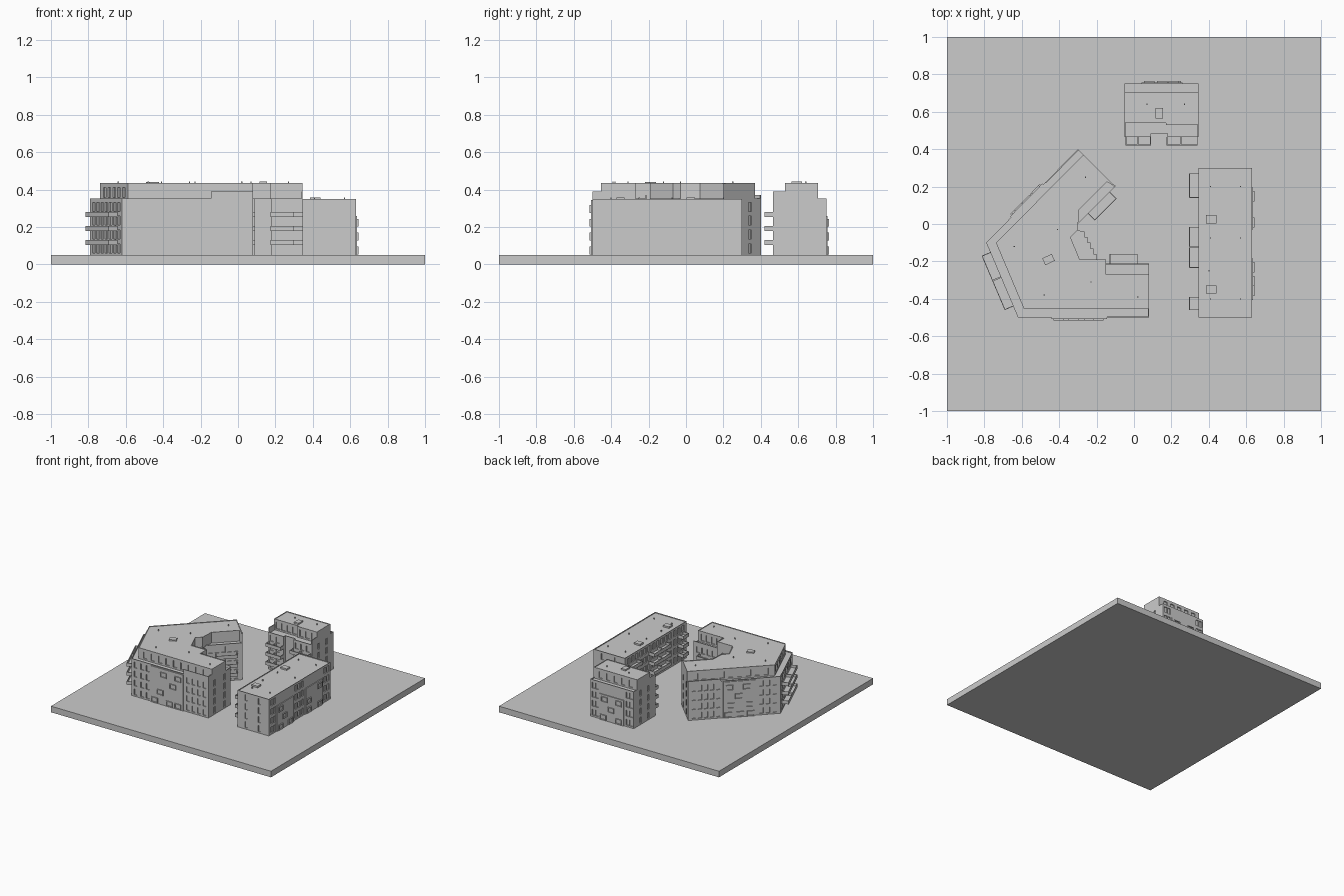
import bpy, bmesh, math
from mathutils import Vector

if "Cube" in bpy.data.objects:
    bpy.data.objects.remove(bpy.data.objects["Cube"])

G, ROOF, TOP, FL = 0.05, 0.345, 0.43, 0.074      # ground, main roof, penthouse roof, floor pitch


def finish(name, bm):
    bmesh.ops.recalc_face_normals(bm, faces=bm.faces[:])
    me = bpy.data.meshes.new(name)
    bm.to_mesh(me)
    bm.free()
    ob = bpy.data.objects.new(name, me)
    bpy.context.scene.collection.objects.link(ob)
    return ob


def add_prism(bm, pts, z0, z1):
    f = bm.faces.new([bm.verts.new((x, y, z0)) for x, y in pts])
    up = bmesh.ops.extrude_face_region(bm, geom=[f])["geom"]
    bmesh.ops.translate(bm, vec=(0, 0, z1 - z0), verts=[v for v in up if isinstance(v, bmesh.types.BMVert)])


def wall_box(bm, wall, s0, s1, d0, d1, z0, z1):
    """Box placed along a wall: s = distance along it, d = distance outwards."""
    p, q = Vector(wall[0]), Vector(wall[1])
    u = (q - p).normalized()
    n = Vector((u.y, -u.x))
    add_prism(bm, [p + u * s + n * d for s, d in ((s0, d0), (s1, d0), (s1, d1), (s0, d1))], z0, z1)


def rect(x0, y0, x1, y1):
    return [(x0, y0), (x1, y0), (x1, y1), (x0, y1)]


def solid(name, pts, z0, z1):
    bm = bmesh.new()
    add_prism(bm, pts, z0, z1)
    return finish(name, bm)


def cut_windows(body, rows, z0=G + 0.012, floors=4, h=0.048):
    """rows: (wall, window width, list of centres)."""
    bm = bmesh.new()
    for wall, w, centres in rows:
        for k in range(floors):
            for c in centres:
                wall_box(bm, wall, c - w / 2, c + w / 2, -0.008, 0.01, z0 + k * FL, z0 + k * FL + h)
    cutter = finish("window_cutter", bm)
    cutter.hide_render = True
    m = body.modifiers.new("windows", 'BOOLEAN')
    m.operation, m.solver, m.object = 'DIFFERENCE', 'EXACT', cutter
    me = bpy.data.meshes.new_from_object(body.evaluated_get(bpy.context.evaluated_depsgraph_get()))
    body.modifiers.clear()
    body.data = me
    bpy.data.objects.remove(cutter)


def spread(a, b, n):
    return [a + (b - a) * (i + 0.5) / n for i in range(n)]


def balconies(name, wall, spans, depth=0.05, levels=3):
    bm = bmesh.new()
    t = 0.004
    for s0, s1 in spans:
        for k in range(levels):
            z = 0.103 + k * 0.075
            wall_box(bm, wall, s0, s1, 0, depth, z, z + 0.006)
            wall_box(bm, wall, s0, s1, depth - t, depth, z + 0.006, z + 0.028)
            for e in (s0, s1 - t):
                wall_box(bm, wall, e, e + t, 0, depth - t, z + 0.006, z + 0.028)
    finish(name, bm)


def panel(name, wall, s0, s1, top, boxes):
    """Projecting facade panel with staggered box windows (offset, floor)."""
    bm = bmesh.new()
    wall_box(bm, wall, s0, s1, 0, 0.007, G, top)
    for s, k in boxes:
        z, a, b = G + 0.004 + k * FL, s0 + s, s0 + s + 0.056
        for c, d, e, f in ((a, b, z, z + .005), (a, b, z + .037, z + .042),
                           (a, a + .005, z + .005, z + .037), (b - .005, b, z + .005, z + .037)):
            wall_box(bm, wall, c, d, 0.007, 0.015, e, f)
    finish(name, bm)


def parapet(name, pts, z, h=0.008, t=0.005, skip=()):
    bm = bmesh.new()
    for i in range(len(pts)):
        if i not in skip:
            w = (pts[i], pts[(i + 1) % len(pts)])
            wall_box(bm, w, 0, (Vector(w[1]) - Vector(w[0])).length, -t, 0, z, z + h)
    finish(name, bm)


def vents(name, spots, z):
    bm = bmesh.new()
    for x, y in spots:
        add_prism(bm, rect(x - .003, y - .003, x + .003, y + .003), z, z + 0.012)
    finish(name, bm)


solid("ground_slab", rect(-1, -1, 1, 1), 0, G)

# ---- Angled building: main floors with a stepped inner corner ----
sw, se, ne = (-.62, -.50), (.08, -.50), (.08, -.21)
tip_e, tip_n, west = (-.10, .20), (-.30, .40), (-.79, -.10)
inner = (-.33, -.03)
steps = []
for i in range(5):
    x, y = -.20 - .016 * i, -.19 + .03 * i
    steps += [(x, y), (x, y + .03)]
outline = [sw, se, ne, (-.15, -.21), (-.15, -.19)] + steps + [inner, tip_e, tip_n, west]
body = solid("angled_main_floors", outline, G, ROOF)
south, court, diag, end = (sw, se), (ne, (-.15, -.21)), (inner, tip_e), (tip_e, tip_n)
nwest, wwall = (tip_n, west), (west, sw)
cut_windows(body, [
    (south, .028, [.04, .10, .15] + spread(.49, .69, 4)), ((se, ne), .022, [.08, .21]),
    (court, .032, spread(.02, .21, 4)), (diag, .032, spread(.06, .30, 5)), (end, .022, [.08, .20]),
    (nwest, .028, spread(.02, .25, 5) + spread(.53, .68, 3)), (wwall, .036, spread(.02, .42, 7))])

# Penthouse floor set back from the outer walls
upper = [(-.588, -.455), (.08, -.455), (.08, -.27), (-.15, -.27), (-.15, -.19), (-.29, -.19),
         (-.34, -.07), (-.30, -.03), (-.28, .01), (-.295, .075), (-.145, .225), tip_e, tip_n,
         (-.27, .37), (-.738, -.10)]
upper = [p for p in upper if p not in ((-.28, .01), tip_n)]
pent = solid("angled_penthouse", upper, ROOF, TOP)
cut_windows(pent, [((upper[0], upper[1]), .035, spread(.03, .64, 9)),
                   ((upper[2], upper[3]), .035, spread(.02, .21, 4)),
                   ((upper[-2], upper[-1]), .035, spread(.03, .63, 9)),
                   ((upper[-1], upper[0]), .035, spread(.03, .36, 5))],
            z0=ROOF + 0.012, floors=1, h=0.055)
parapet("angled_terrace_edge", outline, ROOF)
parapet("angled_roof_edge", upper, TOP, h=0.004)

# Terrace railings at the wing ends
bm = bmesh.new()
wall_box(bm, south, .475, .70, -.006, 0, ROOF, .39)
wall_box(bm, (se, ne), 0, .045, -.006, 0, ROOF, .39)
wall_box(bm, court, .0, .23, -.006, 0, ROOF, .37)
wall_box(bm, nwest, 0, .25, -.006, 0, ROOF, .37)
finish("terrace_railings", bm)

balconies("angled_west_balconies", wwall, [(.055, .20), (.20, .37)])
balconies("angled_court_balconies", court, [(.06, .21)])
balconies("angled_inner_balconies", diag, [(.12, .285)])
panel("angled_south_panel", south, .18, .475, ROOF,
      [(.09, 3), (.22, 3), (.175, 2), (.06, 1), (.01, 0), (.145, 0), (.22, 0)])
panel("angled_northwest_panel", nwest, .265, .51, ROOF,
      [(.02, 3), (.15, 3), (.09, 2), (.17, 1), (.03, 1), (.01, 0), (.10, 0), (.18, 0)])

a = math.radians(25)
hatch = [(-.457 + x * math.cos(a) - y * math.sin(a), -.19 + x * math.sin(a) + y * math.cos(a))
         for x, y in rect(-.028, -.02, .028, .02)]
solid("angled_roof_hatch", hatch, TOP, TOP + .01)
vents("angled_roof_vents", [(-.64, -.12), (-.41, -.03), (-.48, -.38), (-.23, -.31), (.02, -.39), (-.26, .25)], TOP)

# ---- Long building ----
long_pts = rect(.345, -.50, .63, .30)
body = solid("long_main_floors", long_pts, G, ROOF)
front, east, north, lwest = [(long_pts[i], long_pts[(i + 1) % 4]) for i in range(4)]
cut_windows(body, [(front, .022, [.08, .20]), (north, .022, [.08, .20]),
                   (east, .028, [.04, .075] + spread(.33, .46, 3) + [.73, .77]),
                   (lwest, .034, spread(.02, .78, 14))])
parapet("long_roof_edge", long_pts, ROOF, h=0.005)
balconies("long_west_balconies", lwest, [(.03, .16), (.315, .425), (.425, .535), (.69, .76)])
panel("long_south_panel", east, .095, .315, .26, [(.02, 2), (.07, 1), (.02, 0), (.145, 0)])
panel("long_north_panel", east, .47, .695, .26, [(.15, 2), (.01, 1), (.01, 0), (.15, 0)])
for i, y in enumerate((.025, -.35)):
    solid(f"long_roof_hatch_{i}", rect(.385, y - .022, .44, y + .022), ROOF, .358)
vents("long_roof_vents", [(x, y) for x in (.41, .57) for y in (.2, -.075, -.4)] + [(.40, -.25)], ROOF)

# ---- Small rear building, notched at the entrance ----
small = [(-.05, .465), (.09, .465), (.09, .485), (.18, .485), (.18, .465), (.345, .465), (.345, .75), (-.05, .75)]
body = solid("small_main_floors", small, G, ROOF)
sfront, seast, sback, swest = ((-.05, .465), (.345, .465)), (small[5], small[6]), (small[6], small[7]), (small[7], small[0])
cut_windows(body, [(sfront, .032, [.03, .085, .26, .31, .36]), (seast, .022, [.09, .19]),
                   (swest, .022, [.09, .19]), (sback, .026, [.03, .06, .34, .37])])
sp = [(-.05, .54), (.17, .54), (.17, .53), (.345, .53), (.345, .705), (-.05, .705)]
pent = solid("small_penthouse", sp, ROOF, TOP)
cut_windows(pent, [((sp[0], sp[1]), .035, spread(.01, .21, 4)), ((sp[2], sp[3]), .035, spread(.01, .17, 3)),
                   ((sp[4], sp[5]), .035, spread(.03, .37, 5))], z0=ROOF + .012, floors=1, h=.055)
parapet("small_terrace_edge", small, ROOF)
parapet("small_roof_edge", sp, TOP, h=0.004)
bm = bmesh.new()
for wall, s0, s1 in ((seast, 0, .065), (swest, .21, .285)):
    wall_box(bm, wall, s0, s1, -.006, 0, ROOF, .39)
finish("small_terrace_screens", bm)
balconies("small_front_balconies", sfront, [(.005, .07), (.07, .14), (.225, .30), (.30, .39)], depth=.045)
panel("small_back_panel", sback, .085, .305, .26, [(.02, 2), (.15, 2), (.08, 1), (.01, 0), (.15, 0)])
solid("small_roof_hatch", rect(.115, .565, .155, .62), TOP, .442)
vents("small_roof_vents", [(.07, .64), (.27, .64)], TOP)
